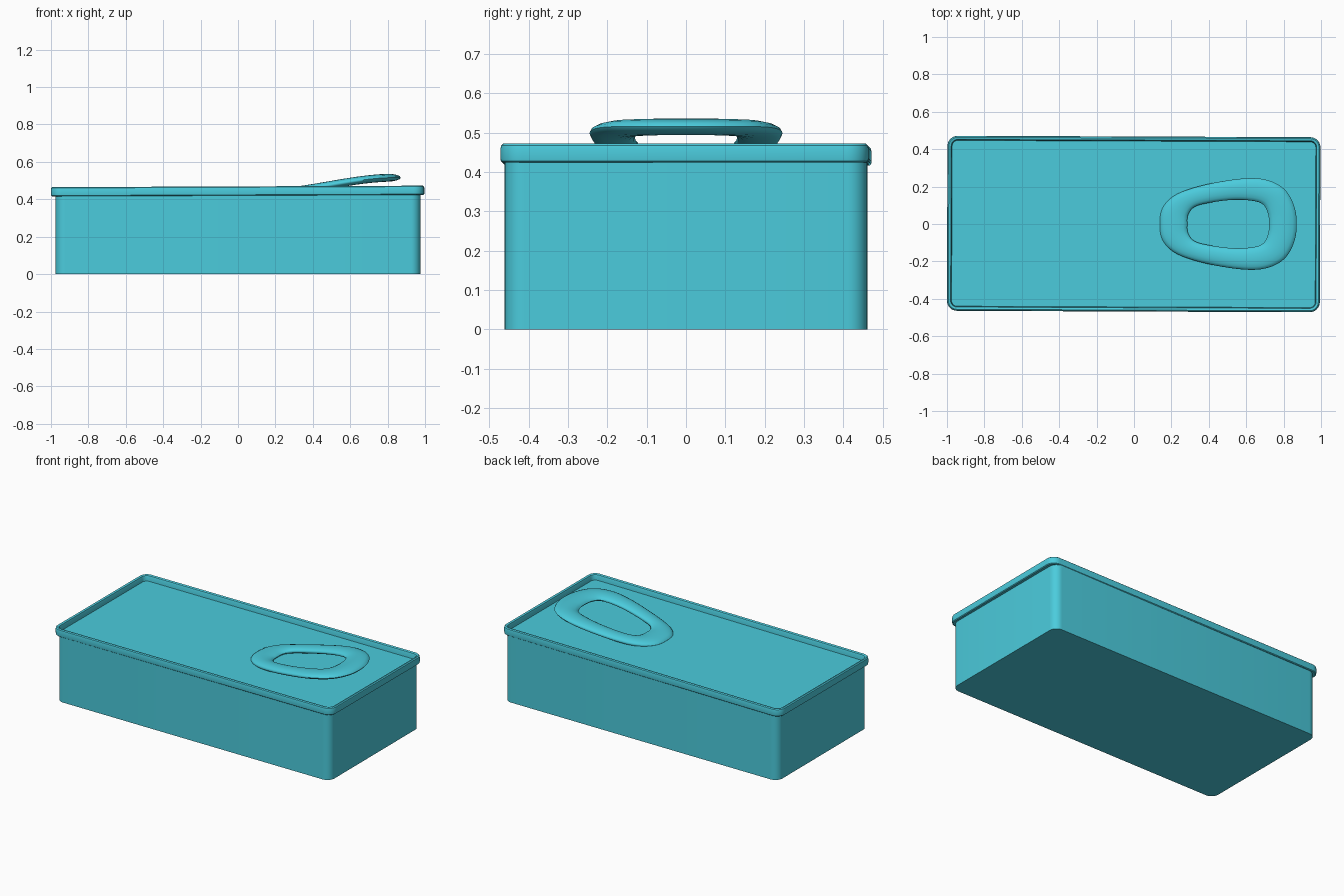
import bpy, bmesh, math
from mathutils.geometry import interpolate_bezier
from mathutils import Vector

old = bpy.data.objects.get("Cube")
if old:
    bpy.data.objects.remove(old)

# Single painted-metal colour
teal = bpy.data.materials.new("turquoise")
teal.use_nodes = True
colour = (0.07, 0.60, 0.72, 1)
teal.diffuse_color = colour
teal.node_tree.nodes["Principled BSDF"].inputs["Base Color"].default_value = colour


def rounded_rect(hx, hy, r, z, steps=8):
    """Outline of a rounded rectangle, counter-clockwise."""
    pts = []
    for k, (sx, sy) in enumerate([(1, 1), (-1, 1), (-1, -1), (1, -1)]):
        for i in range(steps + 1):
            a = math.pi / 2 * (k + i / steps)
            pts.append((sx * (hx - r) + r * math.cos(a),
                        sy * (hy - r) + r * math.sin(a), z))
    return pts


def loft(name, rings, capped=True, closed=False, angle=35):
    """Skin a series of equal-length outlines into one object."""
    bm = bmesh.new()
    rows = [[bm.verts.new(p) for p in ring] for ring in rings]
    n = len(rows[0])
    pairs = list(zip(rows, rows[1:])) + ([(rows[-1], rows[0])] if closed else [])
    for a, b in pairs:
        for i in range(n):
            j = (i + 1) % n
            bm.faces.new((a[i], a[j], b[j], b[i]))
    if capped:
        bm.faces.new(rows[0][::-1])
        bm.faces.new(rows[-1])
    bmesh.ops.recalc_face_normals(bm, faces=bm.faces)
    mesh = bpy.data.meshes.new(name)
    bm.to_mesh(mesh)
    bm.free()
    obj = bpy.data.objects.new(name, mesh)
    bpy.context.collection.objects.link(obj)
    mesh.materials.append(teal)
    bpy.ops.object.select_all(action="DESELECT")
    obj.select_set(True)
    bpy.context.view_layer.objects.active = obj
    bpy.ops.object.shade_smooth_by_angle(angle=math.radians(angle))
    return obj


# Deep tin body
loft("tin_body", [rounded_rect(0.975, 0.461, 0.05, z) for z in (0, 0.428)])

# Lid with rolled rim and sunken panel: (inset, height) profile
lid_profile = [(0.022, 0.420), (0.006, 0.420), (0.001, 0.424), (0, 0.430),
               (0, 0.456), (0.002, 0.464), (0.008, 0.469), (0.014, 0.469),
               (0.020, 0.465), (0.023, 0.457), (0.025, 0.432)]
lid = loft("lid", [rounded_rect(0.997 - d, 0.468 - d, 0.055 - d, z)
                   for d, z in lid_profile])
lid.rotation_euler = (0, -0.004, -0.004)


def smooth_half(points, per_span=6):
    """Smooth curve through half an outline, mirrored to a closed loop."""
    full = points + [(x, -y) for x, y in points[-2:0:-1]]
    p = [Vector((x, y, 0)) for x, y in full]
    n, out = len(p), []
    for i in range(n):
        a, b = p[i], p[(i + 1) % n]
        ha = a + (b - p[i - 1]) / 6
        hb = b - (p[(i + 2) % n] - a) / 6
        out += interpolate_bezier(a, ha, hb, b, per_span + 1)[:-1]
    return out


# Ring pull: oval section swept between its outer and inner outlines
outer = smooth_half([(0.87, 0), (0.855, 0.10), (0.80, 0.19), (0.70, 0.238),
                     (0.57, 0.242), (0.38, 0.21), (0.23, 0.16),
                     (0.155, 0.09), (0.138, 0)])
inner = smooth_half([(0.722, 0), (0.715, 0.06), (0.685, 0.108), (0.61, 0.127),
                     (0.50, 0.127), (0.37, 0.107), (0.315, 0.085),
                     (0.288, 0.045), (0.285, 0)])


def lift(x):
    """Height of the bent ring above the table: flat, rising, flat."""
    t = min(max((x - 0.12) / 0.72, 0), 1)
    return 0.433 + 0.083 * t * t * (3 - 2 * t)


sections = []
for o, i in zip(outer, inner):
    mid, half = (o + i) / 2, (o - i) / 2
    ring = []
    for k in range(16):
        a = math.tau * k / 16
        q = mid + half * math.cos(a)
        ring.append((q.x, q.y, lift(q.x) + 0.021 * math.sin(a)))
    sections.append(ring)
loft("ring_pull", sections, capped=False, closed=True, angle=60)
